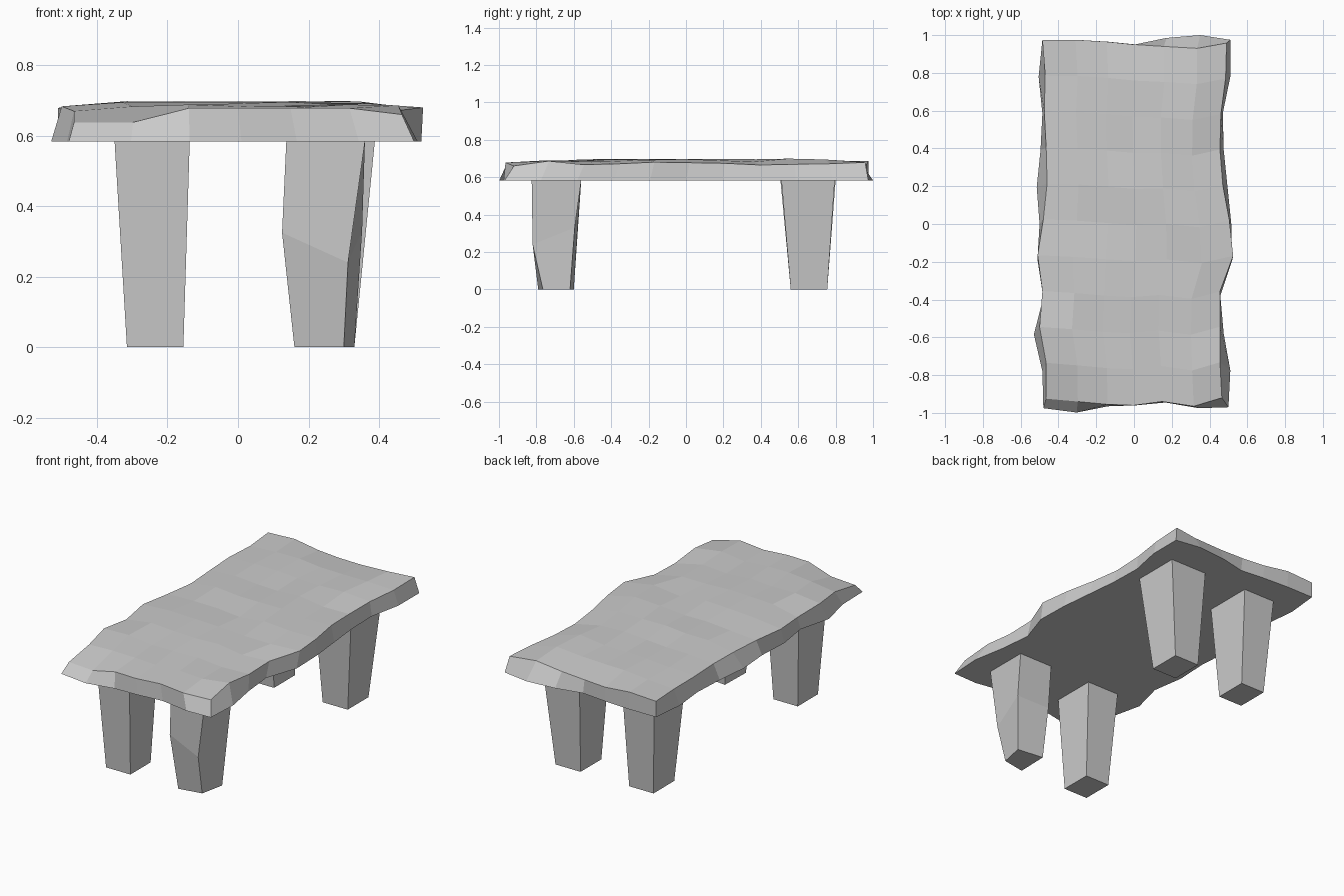
import bpy, bmesh, random

if "Cube" in bpy.data.objects:
    bpy.data.objects.remove(bpy.data.objects["Cube"])

random.seed(4)
ROWS = [-1, -.8, -.6, -.4, -.2, 0, .2, .4, .6, .8, 1]
COLS = [-1, -.64, -.3, 0, .32, .68, 1]
BASE_Z = 0.583

# slab outlines: x along the left/right edges, y along the front/back edges
TOP = dict(left=[-.465, -.465, -.50, -.485, -.51, -.48, -.46, -.465, -.475, -.47, -.485],
           right=[.465, .455, .455, .455, .525, .505, .47, .455, .46, .485, .49],
           front=[-.925, -.94, -.955, -.96, -.94, -.965, -.92],
           back=[.975, .975, .965, .95, .94, .93, .958])
LOW = dict(left=[-.48, -.485, -.53, -.48, -.51, -.50, -.515, -.495, -.485, -.505, -.485],
           right=[.50, .51, .475, .455, .52, .515, .495, .475, .47, .51, .51],
           front=[-.975, -.998, -.965, -.96, -.945, -.975, -.97],
           back=[.975, .975, .965, .95, .985, 1.0, .975])
FRONT_Z = [.638, .638, .678, .678, .678, .678, .66]


def add_object(name, bm):
    bmesh.ops.recalc_face_normals(bm, faces=bm.faces)
    mesh = bpy.data.meshes.new(name)
    bm.to_mesh(mesh)
    bm.free()
    obj = bpy.data.objects.new(name, mesh)
    bpy.context.collection.objects.link(obj)
    return obj


def sheet(bm, edge, height):
    """Grid stretched to fit between the four uneven edges."""
    grid = []
    for r, v in enumerate(ROWS):
        row = []
        for c in range(len(COLS)):
            s, t = (COLS[c] + 1) / 2, (v + 1) / 2
            x = edge['left'][r] * (1 - s) + edge['right'][r] * s
            y = edge['front'][c] * (1 - t) + edge['back'][c] * t
            row.append(bm.verts.new((x, y, height(r, c))))
        grid.append(row)
    for r in range(len(ROWS) - 1):
        for c in range(len(COLS) - 1):
            bm.faces.new((grid[r][c], grid[r][c + 1], grid[r + 1][c + 1], grid[r + 1][c]))
    return grid


def rim(g):
    last = len(COLS) - 1
    return (g[0] + [row[last] for row in g[1:-1]] + g[-1][::-1]
            + [row[0] for row in g[-2:0:-1]])


def stone_height(r, c):
    if r == 0:
        return FRONT_Z[c]
    if r == len(ROWS) - 1 or c in (0, len(COLS) - 1):
        return random.uniform(.664, .688)
    return random.uniform(.681, .699)


# Tabletop: bumpy upper face, flat underside, sloping sides
bm = bmesh.new()
upper = rim(sheet(bm, TOP, stone_height))
lower = rim(sheet(bm, LOW, lambda r, c: BASE_Z))
for i in range(len(upper)):
    j = (i + 1) % len(upper)
    bm.faces.new((lower[i], lower[j], upper[j], upper[i]))
add_object("tabletop", bm)


def leg(name, rings):
    """Block leg lofted through four-cornered rings, bottom to top."""
    bm = bmesh.new()
    loops = [[bm.verts.new(p) for p in ring] for ring in rings]
    for a, b in zip(loops, loops[1:]):
        for i in range(4):
            j = (i + 1) % 4
            bm.faces.new((a[i], a[j], b[j], b[i]))
    bm.faces.new(loops[0][::-1])
    bm.faces.new(loops[-1])
    add_object(name, bm)


def rect(x0, x1, y0, y1, z):
    return [(x0, y0, z), (x1, y0, z), (x1, y1, z), (x0, y1, z)]


# Three plain tapered legs
leg("front_left_leg", [rect(-.315, -.155, -.79, -.60, 0), rect(-.35, -.137, -.825, -.56, BASE_Z)])
leg("back_left_leg", [rect(-.315, -.155, .56, .755, 0), rect(-.35, -.14, .505, .80, BASE_Z)])
leg("back_right_leg", [rect(.165, .33, .56, .755, 0), rect(.145, .388, .51, .795, BASE_Z)])

# Chipped front right leg with a kink halfway up
leg("front_right_leg", [
    [(.16, -.79, 0), (.30, -.765, 0), (.33, -.62, 0), (.165, -.60, 0)],
    [(.125, -.82, .325), (.312, -.82, .24), (.352, -.595, .33), (.14, -.58, .32)],
    rect(.137, .36, -.825, -.56, BASE_Z)])
